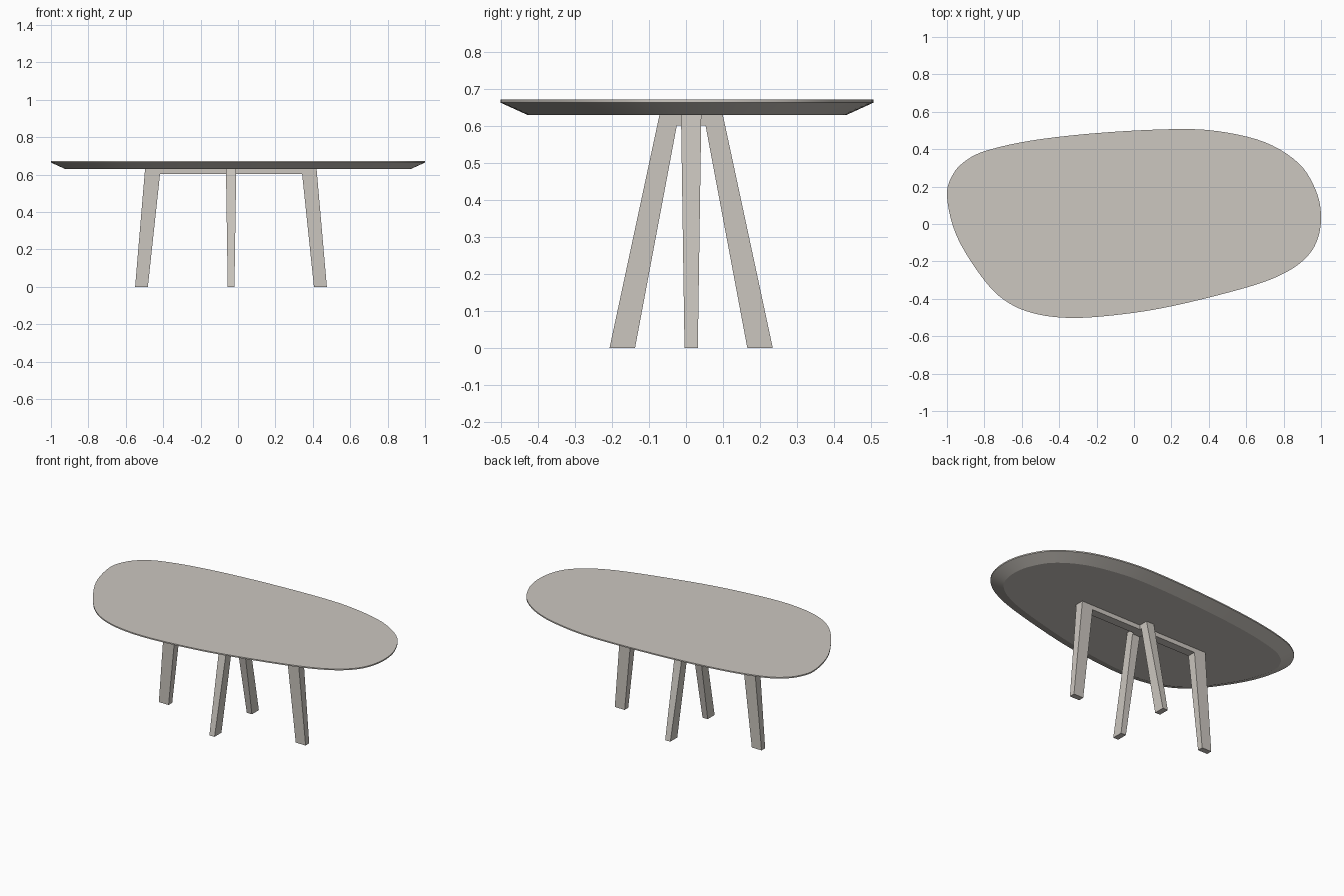
import bpy, bmesh
from mathutils import Vector

if "Cube" in bpy.data.objects:
    bpy.data.objects.remove(bpy.data.objects["Cube"])

mat = bpy.data.materials.new("warm_grey_wood")
mat.diffuse_color = (0.604, 0.571, 0.527, 1)
mat.use_nodes = True
mat.node_tree.nodes["Principled BSDF"].inputs["Base Color"].default_value = mat.diffuse_color

TOP, LIP, UNDER = 0.672, 0.664, 0.63


def finish(bm, name):
    bmesh.ops.recalc_face_normals(bm, faces=bm.faces)
    me = bpy.data.meshes.new(name)
    bm.to_mesh(me)
    bm.free()
    me.materials.append(mat)
    ob = bpy.data.objects.new(name, me)
    bpy.context.collection.objects.link(ob)
    return ob


def closed_spline(pts, steps):
    """Smooth closed curve through the points."""
    out, n = [], len(pts)
    for i in range(n):
        a, b, c, d = (Vector(pts[(i + k) % n]) for k in (-1, 0, 1, 2))
        for s in range(steps):
            t = s / steps
            out.append(0.5 * (2 * b + (c - a) * t + (2 * a - 5 * b + 4 * c - d) * t * t
                              + (3 * b - a - 3 * c + d) * t ** 3))
    return out


def inset(loop, dist):
    """Move a clockwise loop inward along its normals."""
    out, n = [], len(loop)
    for i, p in enumerate(loop):
        t = (loop[(i + 1) % n] - loop[i - 1]).normalized()
        out.append(p + Vector((t.y, -t.x)) * dist)
    return out


# Tabletop: pebble outline, thin lip, bevelled underside
outline = [(-1, 0.15), (-0.968, 0.265), (-0.9, 0.338), (-0.79, 0.392), (-0.55, 0.446),
           (-0.2, 0.486), (0.2, 0.507), (0.45, 0.496), (0.7, 0.437), (0.88, 0.325),
           (0.97, 0.185), (1, 0.05), (0.982, -0.08), (0.92, -0.18), (0.8, -0.265),
           (0.6, -0.34), (0.2, -0.44), (-0.1, -0.487), (-0.35, -0.502), (-0.55, -0.474),
           (-0.7, -0.402), (-0.82, -0.275), (-0.95, -0.06)]
edge = closed_spline(outline, 5)
bm = bmesh.new()
rings = [[bm.verts.new((p.x, p.y, z)) for p in loop]
         for loop, z in ((edge, TOP), (edge, LIP), (inset(edge, 0.075), UNDER))]
for r0, r1 in zip(rings, rings[1:]):
    for i in range(len(r0)):
        bm.faces.new((r0[i - 1], r0[i], r1[i], r1[i - 1]))
bm.faces.new(rings[0])
bm.faces.new(rings[-1])
table = finish(bm, "tabletop")
bpy.context.view_layer.objects.active = table
table.select_set(True)
bpy.ops.object.shade_smooth_by_angle(angle=0.3)


# Leg frames: two splayed legs joined by a bar, thinner toward the feet
def leg_frame(name, outer, inner, place):
    bm = bmesh.new()

    def chain(pts, side):
        return [bm.verts.new(place(u, side * (0.018 + 0.015 * z), z)) for u, z in pts]

    fo, fi, bo, bi = chain(outer, -1), chain(inner, -1), chain(outer, 1), chain(inner, 1)
    for a, b in ((fo, fi), (bo, bi), (fo, bo), (fi, bi)):
        for i in range(3):
            bm.faces.new((a[i], a[i + 1], b[i + 1], b[i]))
    for i in (0, 3):
        bm.faces.new((fo[i], fi[i], bi[i], bo[i]))
    return finish(bm, name)


CX, CY, BAR = -0.037, 0.014, 0.602
leg_frame("long_leg_frame",
          [(-0.55, 0), (-0.497, UNDER), (0.42, UNDER), (0.475, 0)],
          [(-0.482, 0), (-0.417, BAR), (0.343, BAR), (0.406, 0)],
          lambda u, w, z: (u, CY + w, z))
leg_frame("short_leg_frame",
          [(-0.207, 0), (-0.072, UNDER), (0.1, UNDER), (0.235, 0)],
          [(-0.138, 0), (-0.025, BAR), (0.053, BAR), (0.166, 0)],
          lambda u, w, z: (CX + w, u, z))
